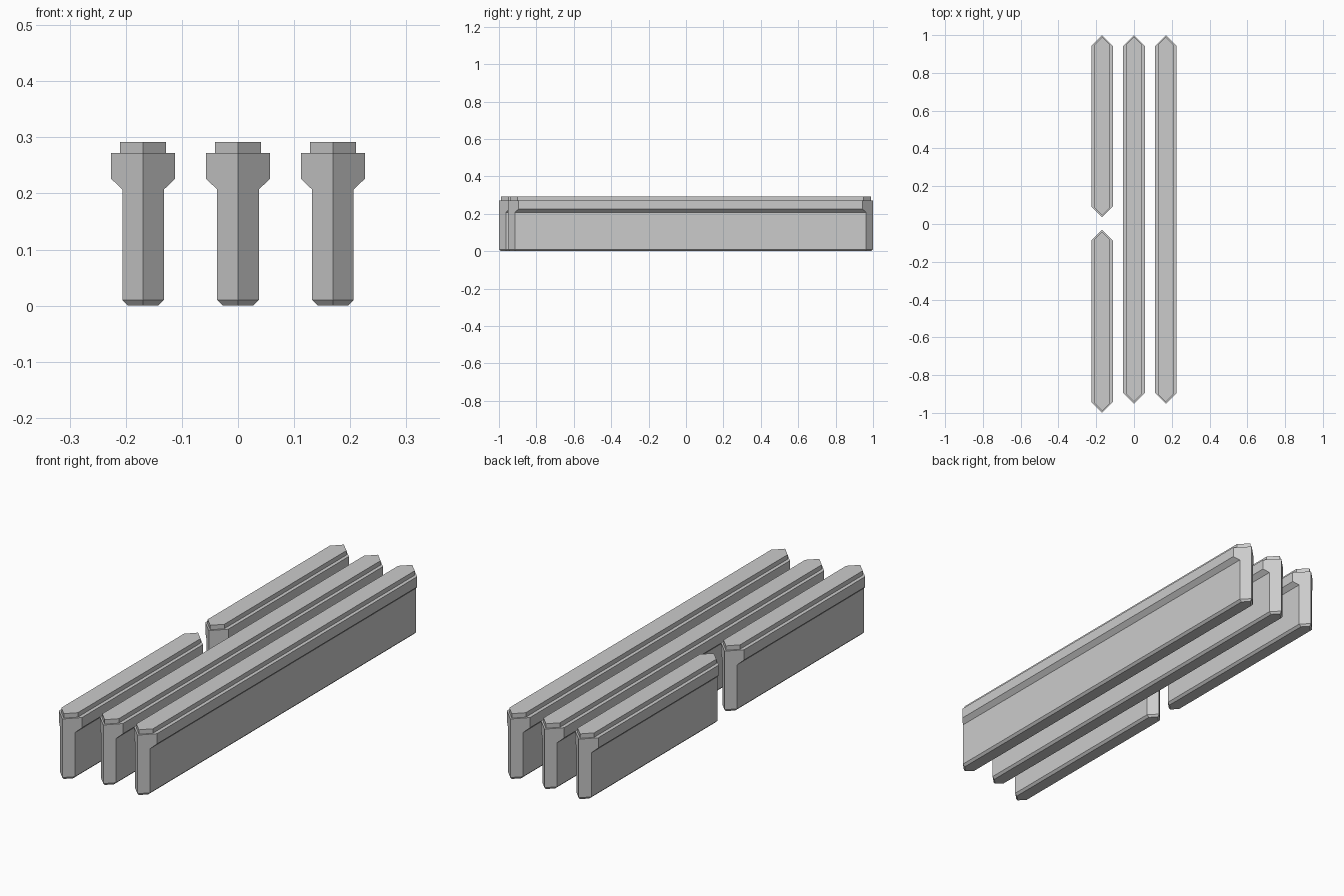
import bpy
import bmesh

cube = bpy.data.objects.get("Cube")
if cube:
    bpy.data.objects.remove(cube, do_unlink=True)

grey = bpy.data.materials.new("light grey")
grey.use_nodes = True
colour = (0.6, 0.6, 0.6, 1)
grey.diffuse_color = colour
grey.node_tree.nodes["Principled BSDF"].inputs["Base Color"].default_value = colour

# Layers of a bar: height, half width, how far the tips are pulled in
LAYERS = [
    (0.0, 0.027, 0.01),
    (0.01, 0.037, 0.0),
    (0.207, 0.037, 0.0),
    (0.226, 0.057, 0.0),
    (0.272, 0.057, 0.0),
    (0.272, 0.041, 0.01),
    (0.292, 0.041, 0.01),
]


def pointed_bar(name, x, y0, y1):
    """Stack hexagons with 45 degree points into one closed bar."""
    bm = bmesh.new()
    rings = []
    for z, w, inset in LAYERS:
        a, b = y0 + inset, y1 - inset
        outline = [(0, a), (w, a + w), (w, b - w), (0, b), (-w, b - w), (-w, a + w)]
        rings.append([bm.verts.new((x + px, py, z)) for px, py in outline])
    for low, high in zip(rings, rings[1:]):
        for i in range(6):
            j = (i + 1) % 6
            bm.faces.new((low[i], low[j], high[j], high[i]))
    bm.faces.new(rings[0][::-1])
    bm.faces.new(rings[-1])
    bmesh.ops.recalc_face_normals(bm, faces=bm.faces)
    mesh = bpy.data.meshes.new(name)
    bm.to_mesh(mesh)
    bm.free()
    mesh.materials.append(grey)
    bpy.context.collection.objects.link(bpy.data.objects.new(name, mesh))


# Two long bars and a row of two short ones
SPACING = 0.169
pointed_bar("left_long_bar", SPACING, -0.952, 1)
pointed_bar("middle_long_bar", 0, -0.952, 1)
pointed_bar("right_back_short_bar", -SPACING, 0.035, 1)
pointed_bar("right_front_short_bar", -SPACING, -1, -0.031)
